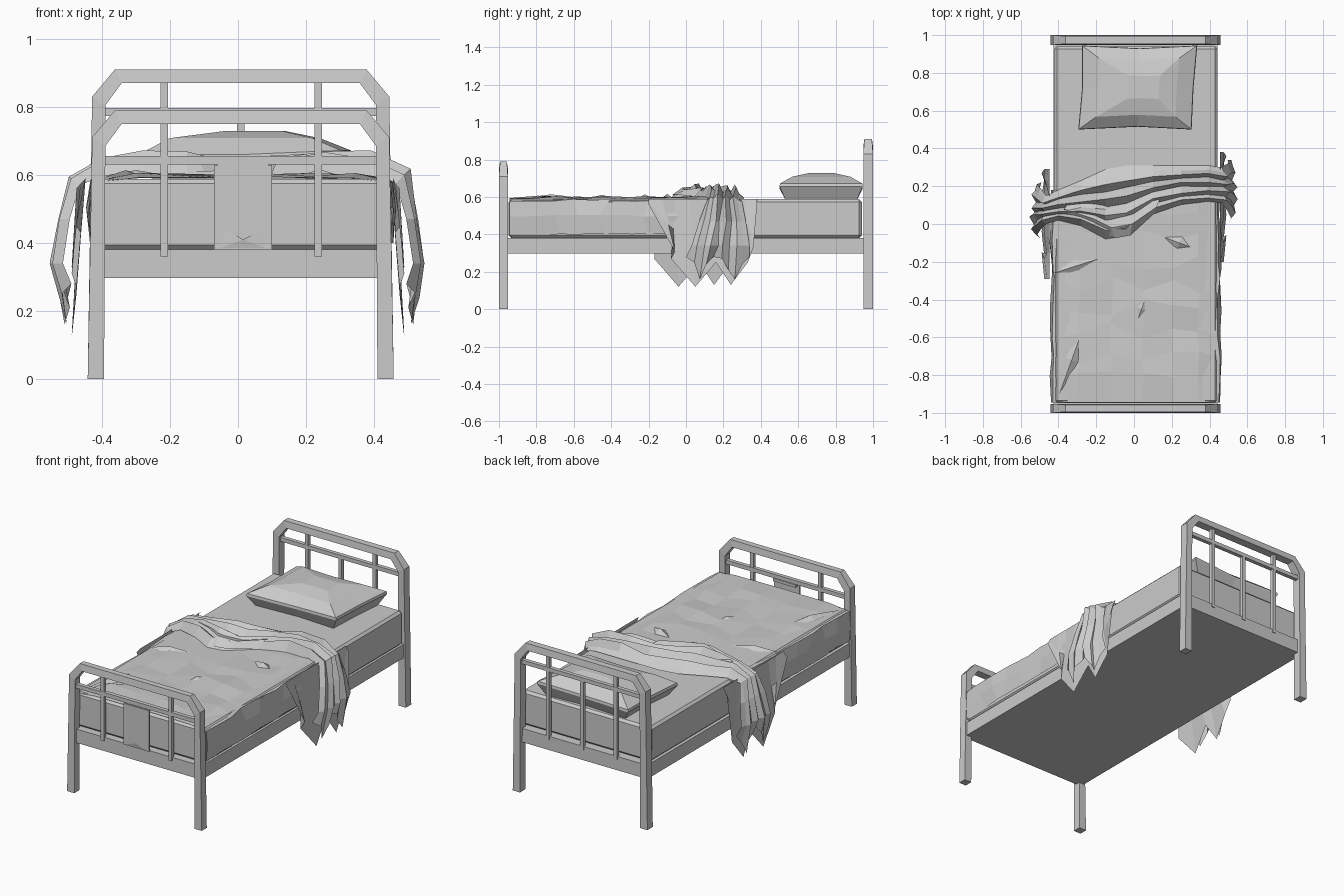
import bpy, random
from mathutils import Vector

if "Cube" in bpy.data.objects:
    bpy.data.objects.remove(bpy.data.objects["Cube"])

random.seed(4)
CX = 0.008  # bed centre line


def mesh(name, verts, faces):
    me = bpy.data.meshes.new(name)
    me.from_pydata(verts, [], faces)
    me.update()
    ob = bpy.data.objects.new(name, me)
    bpy.context.collection.objects.link(ob)
    return ob


def box(name, x0, x1, y0, y1, z0, z1, bevel=0):
    v = [(x, y, z) for x in (x0, x1) for y in (y0, y1) for z in (z0, z1)]
    f = [(0, 1, 3, 2), (4, 6, 7, 5), (0, 4, 5, 1), (2, 3, 7, 6), (0, 2, 6, 4), (1, 5, 7, 3)]
    ob = mesh(name, v, f)
    if bevel:
        m = ob.modifiers.new("bevel", "BEVEL")
        m.width, m.segments = bevel, 1
    return ob


def loft(name, rows, cap=False):
    n = len(rows[0])
    v = [p for r in rows for p in r]
    f = [(i * n + j, i * n + j + 1, (i + 1) * n + j + 1, (i + 1) * n + j)
         for i in range(len(rows) - 1) for j in range(n - 1)]
    return mesh(name, v, f)


def tube_loft(name, rings):
    n = len(rings[0])
    v = [p for r in rings for p in r]
    f = [(i * n + j, i * n + (j + 1) % n, (i + 1) * n + (j + 1) % n, (i + 1) * n + j)
         for i in range(len(rings) - 1) for j in range(n)]
    f += [tuple(range(n))[::-1], tuple(range(len(v) - n, len(v)))]
    return mesh(name, v, f)


def bed_end(name, y0, y1, top, bar_z, centre_bar):
    # arched frame: rectangular section swept up, over the chamfers and down
    outer = [(-.45, 0), (-.437, top - .08), (-.37, top)]
    inner = [(-.402, 0), (-.398, top - .105), (-.35, top - .04)]
    outer += [(-x, z) for x, z in outer[::-1]]
    inner += [(-x, z) for x, z in inner[::-1]]
    rings = []
    for i, (o, q) in enumerate(zip(outer, inner)):
        s = .006 if i in (2, 3) else 0
        rings.append([(o[0] + CX, y0 + s, o[1]), (o[0] + CX, y1 - s, o[1]),
                      (q[0] + CX, y1, q[1]), (q[0] + CX, y0, q[1])])
    tube_loft(name + "_frame", rings)
    ym = (y0 + y1) / 2
    box(name + "_crossbar", CX - .41, CX + .41, ym - .012, ym + .012, bar_z - .012, bar_z + .012)
    # upright bars
    for x in (-.225, .228):
        box(name + "_bar", CX + x - .011, CX + x + .011, ym - .011, ym + .011, .36, top - .03)
    if centre_bar:
        box(name + "_centre_bar", CX - .011, CX + .011, ym - .011, ym + .011, .36, bar_z)


bed_end("headboard", .948, 1.0, .91, .785, True)
bed_end("footboard", -1.0, -.952, .79, .643, False)

# Solid base and mattress
box("bed_base", CX - .435, CX + .435, -.98, .98, .297, .38)
box("mattress", CX - .43, CX + .435, -.948, .94, .38, .588, .014)

# Hanging card on the footboard with a small fold at its base
box("hanging_card", -.07, .10, -.994, -.982, .38, .628)
box("card_hook", -.06, .09, -.99, -.958, .615, .632)
mesh("card_fold", [(-.05, -.995, .385), (.08, -.995, .385), (.075, -.996, .44),
                   (.015, -1.0, .41), (-.035, -.996, .44)], [(0, 3, 4), (0, 1, 3), (1, 2, 3)])

# Pillow: stacked outlines closing on a soft crown
rings = []
for s, z in ((.86, .585), (1, .645), (.99, .66), (.70, .708), (.28, .729)):
    c = Vector((.02, .725))
    ring = []
    for x, y in ((-.295, .50), (.02, .515), (.305, .50), (.315, .72), (.335, .945), (.03, .93),
                 (-.275, .945), (-.275, .72)):
        p = c + (Vector((x, y)) - c) * s
        tilt = .012 * (x > .2) * (s > .9)
        ring.append((p.x + (.03 if s < .5 else 0), p.y, z + tilt))
    rings.append(ring)
tube_loft("pillow", rings)

# Crumpled lower sheet, over the top and both sides of the mattress
section = [(-.438, .40), (-.447, .50), (-.438, .583), (-.30, .598), (-.13, .598), (.04, .60),
           (.2, .598), (.33, .597), (.44, .583), (.448, .50), (.44, .40)]
rows = []
for i in range(10):
    y = -.945 + i * .125
    row = []
    for j, (x, z) in enumerate(section):
        side = j < 3 or j > 7
        end = i in (0, 9)
        a = 0 if end else .009
        dx = random.uniform(-a, a) + CX
        dz = random.uniform(-a, a)
        dy = 0 if end else random.uniform(-.045, .045)
        row.append((x + dx, y + dy, z - .006 * (i == 0) + dz * (.6 if side else 1)))
    rows.append(row)
loft("lower_sheet", rows)

# Ridge creases on the sheet
for x, y, dx, dy, h in ((-.33, -.72, .13, .36, .014), (.04, -.45, .05, .14, .012),
                        (.24, -.1, .16, -.06, .016), (-.3, -.22, .25, .08, .014)):
    d, n = Vector((dx, dy)) / 2, Vector((dy, -dx)).normalized() * .035
    c = Vector((x, y))
    mesh("sheet_crease", [(*(c - d), .592), (*(c + n), .592), (*(c + d), .592),
                          (*(c - n), .592), (*c, .60 + h)],
         [(0, 1, 4), (1, 2, 4), (2, 3, 4), (3, 0, 4)])

# Gathered blanket: x, z, front y, back y, fold height, outward normal x and z
stations = [
    (-.490, .22, -.08, .22, .035, -1, 0),
    (-.515, .34, -.06, .21, .035, -1, 0),
    (-.495, .47, -.03, .19, .035, -1, 0),
    (-.465, .57, .00, .15, .040, -.8, .6),
    (-.40, .595, .02, .18, .060, 0, 1),
    (-.28, .595, -.01, .23, .070, 0, 1),
    (-.15, .595, -.08, .29, .068, 0, 1),
    (-.04, .595, -.06, .31, .055, 0, 1),
    (.10, .595, .05, .31, .065, 0, 1),
    (.25, .595, .10, .31, .090, 0, 1),
    (.39, .595, .12, .31, .075, 0, 1),
    (.465, .575, .11, .30, .055, .7, .7),
    (.495, .47, .07, .32, .035, 1, 0),
    (.515, .34, .03, .34, .035, 1, 0),
    (.495, .22, .00, .34, .035, 1, 0)]
heights = (0, .8, .45, 1, .3, .9, .15, .75, .3, 0)
hem = (.06, .03, -.06, .02, .06, .05, -.01, -.06, .02, .06)
rows = []
for i, (x, z, a, b, h, nx, nz) in enumerate(stations):
    row = []
    for j, k in enumerate(heights):
        k = k * h * random.uniform(.75, 1.12)
        t = j / (len(heights) - 1)
        dz = hem[j] if i in (0, len(stations) - 1) else 0
        wob = 0 if j in (0, len(heights) - 1) else random.uniform(-.008, .008)
        row.append((x + nx * k, a + (b - a) * t + wob, z + nz * k + dz))
    rows.append(row)
loft("gathered_blanket", rows)

# Loose folded-over front edge of the blanket
loft("blanket_turnover", [
    [(-.36, .04, .61), (-.22, -.03, .605), (-.10, -.075, .61), (-.02, -.06, .612), (.10, .05, .605)],
    [(-.37, .08, .65), (-.22, .03, .655), (-.12, -.02, .65), (-.01, .0, .64), (.12, .09, .65)],
    [(-.34, .12, .63), (-.2, .11, .625), (-.1, .08, .62), (0, .08, .62), (.14, .14, .64)]])

# Flat hanging flaps on each side, with pointed hems
hem_line = [(-.20, .56), (-.06, .31), (-.08, .27), (.05, .12), (.16, .25), (.24, .13),
            (.33, .25), (.36, .33), (.38, .56)]
for side, shift in ((1, 0), (-1, -.09)):
    top, mid, low = [], [], []
    for j, (y, z) in enumerate(hem_line):
        yt = -.20 + .58 * j / 8
        fold = .014 * (j % 2)
        top.append((side * .452 + CX / 2, yt + shift, .59))
        mid.append((side * (.462 + fold), (yt + y) / 2 + shift, (.59 + z) / 2))
        low.append((side * (.475 + fold), y + shift, z))
    loft("blanket_flap", [top, mid, low])
